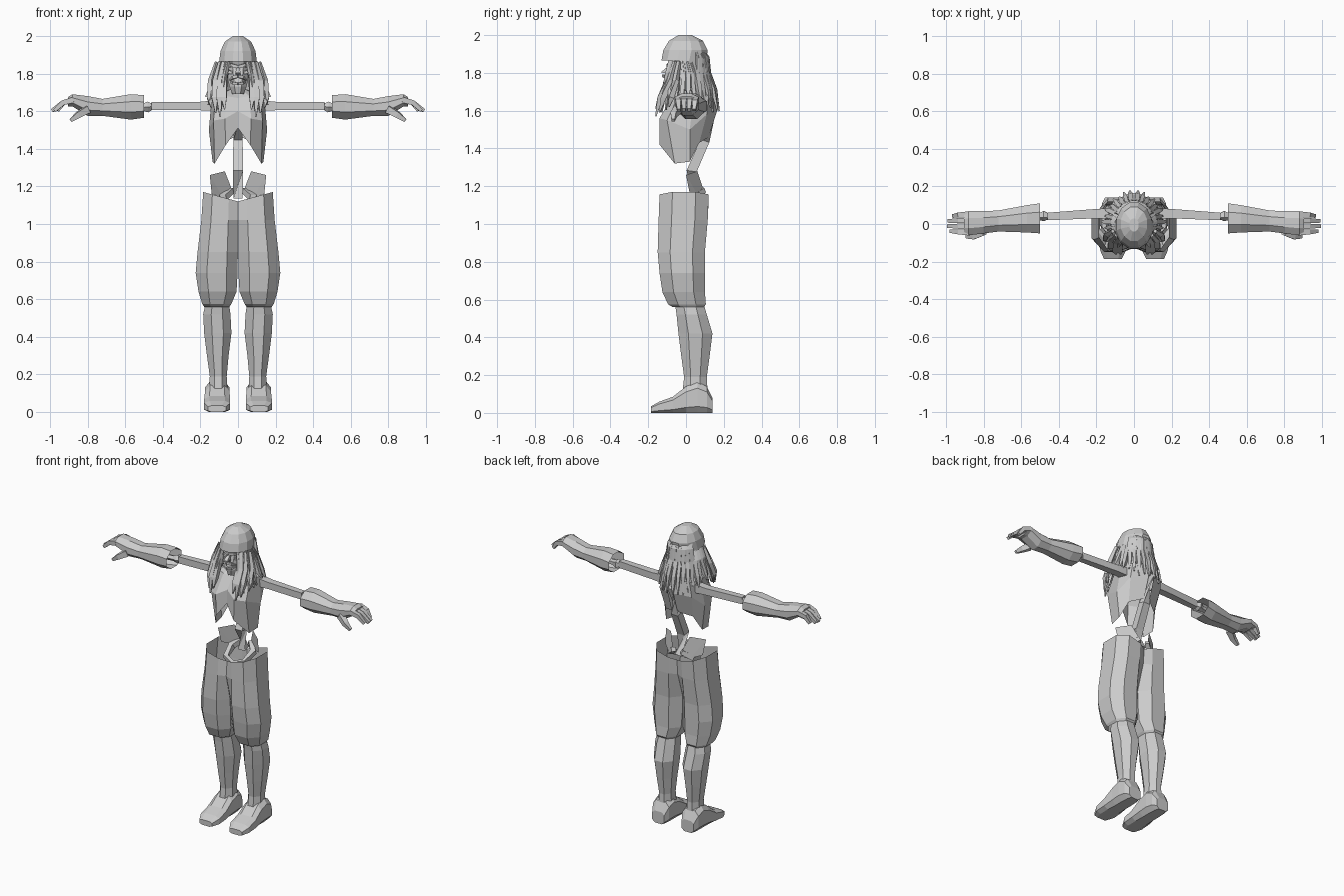
import bpy, bmesh, math, random
from mathutils import Vector

random.seed(4)
cube = bpy.data.objects.get("Cube")
if cube:
    bpy.data.objects.remove(cube)

grey = bpy.data.materials.new("plain_grey")
grey.use_nodes = True
TONE = (0.6, 0.6, 0.6, 1)
grey.diffuse_color = TONE
grey.node_tree.nodes["Principled BSDF"].inputs["Base Color"].default_value = TONE


def finish(name, bm, mirror=True, fix=True):
    if fix:
        bmesh.ops.recalc_face_normals(bm, faces=bm.faces)
    mesh = bpy.data.meshes.new(name)
    bm.to_mesh(mesh)
    bm.free()
    mesh.materials.append(grey)
    ob = bpy.data.objects.new(name, mesh)
    bpy.context.collection.objects.link(ob)
    if mirror:
        ob.modifiers.new("Mirror", 'MIRROR')
    return ob


def bridge(bm, rings, start, end):
    n = len(rings[0])
    for a, b in zip(rings, rings[1:]):
        for i in range(n):
            j = (i + 1) % n
            bm.faces.new((a[i], a[j], b[j], b[i]))
    if start:
        bm.faces.new(rings[0][::-1])
    if end:
        bm.faces.new(rings[-1])


def loft(bm, axis, rows, n=8, square=1.0, start=True, end=True):
    """Rows are (a0, a1, b0, b1, t): extents of each section at t along the axis."""
    rings = []
    for a0, a1, b0, b1, t in rows:
        ring = []
        for i in range(n):
            ang = 2 * math.pi * (i + 0.5) / n
            k = math.cos(math.pi / n)
            c, s = math.cos(ang) / k, math.sin(ang) / k
            c = math.copysign(min(1, abs(c)) ** square, c)
            s = math.copysign(min(1, abs(s)) ** square, s)
            a = (a0 + a1) / 2 + c * (a1 - a0) / 2
            b = (b0 + b1) / 2 + s * (b1 - b0) / 2
            co = {'z': (a, b, t), 'y': (a, t, b), 'x': (t, a, b)}[axis]
            ring.append(bm.verts.new(co))
        rings.append(ring)
    bridge(bm, rings, start, end)


def tube(bm, pts, radii, n=4):
    pts = [Vector(p) for p in pts]
    rings = []
    for i, p in enumerate(pts):
        d = pts[min(i + 1, len(pts) - 1)] - pts[max(i - 1, 0)]
        q = d.to_track_quat('Z', 'Y')
        rings.append([bm.verts.new(p + q @ Vector((radii[i] * math.cos(a), radii[i] * math.sin(a), 0)))
                      for a in (2 * math.pi * (k + 0.5) / n for k in range(n))])
    bridge(bm, rings, True, True)


# Cap, lower at the nape
bm = bmesh.new()
loft(bm, 'z', [(-.1, .1, -.13, .1, 1.865), (-.093, .093, -.12, .115, 1.92),
               (-.07, .07, -.09, .09, 1.97), (-.025, .025, -.04, .03, 2)], n=12, start=False)
for v in bm.verts:
    if v.co.z < 1.9:
        v.co.z -= .4 * max(0, v.co.y)
finish("cap", bm, False)

# Skull with jaw, brow, nose and lips
bm = bmesh.new()
loft(bm, 'z', [(-.03, .03, -.09, -.02, 1.69), (-.045, .045, -.1, .02, 1.73), (-.06, .06, -.085, .06, 1.79),
               (-.07, .07, -.075, .08, 1.84), (-.08, .08, -.09, .08, 1.88)])
finish("skull", bm, False)
bm = bmesh.new()
tube(bm, [(0, -.095, 1.835), (.035, -.09, 1.845), (.065, -.065, 1.83)], [.012, .012, .006])
tube(bm, [(0, -.12, 1.785), (.025, -.11, 1.78), (.045, -.08, 1.765)], [.01, .011, .005])
tube(bm, [(0, -.115, 1.745), (.025, -.105, 1.748), (.04, -.08, 1.755)], [.01, .01, .005])
tube(bm, [(.03, -.075, 1.805), (.055, -.07, 1.81), (.07, -.04, 1.8)], [.01, .014, .006])
finish("face_features", bm)
bm = bmesh.new()
tube(bm, [(0, -.08, 1.84), (0, -.12, 1.8), (0, -.09, 1.79)], [.008, .02, .012])
finish("nose", bm, False)

# Hair locks in two layers, sweeping out from under the cap
bm = bmesh.new()
for layer in range(2):
    for i in range(13):
        ang = math.radians(-52 + 140 * (i + .5 * layer) / 12.5)
        dx, dy = math.cos(ang), math.sin(ang)
        side = abs(dx) ** 2
        low = 1.57 + .08 * side + .05 * layer + random.uniform(-.02, .03)
        r = .165 - .03 * layer + random.uniform(-.012, .012)
        w = random.uniform(.013, .018)
        path = [(.085 * dx, .09 * dy - .01, 1.865), (.112 * dx, .12 * dy, 1.80),
                (r * .85 * dx, r * .92 * dy, 1.71), (r * dx, r * 1.06 * dy, low)]
        rad = [w * .8, w, w, .005]
        if ang > .5:
            path.insert(0, (.07 * dx, .075 * dy, 1.955))
            path[1] = (.1 * dx, .115 * dy, 1.88)
            rad.insert(0, .006)
        tube(bm, path, rad)
# Broad locks over the chest
for x, y, low in ((.075, -.16, 1.61), (.1, -.16, 1.57), (.125, -.14, 1.59), (.15, -.09, 1.62)):
    tube(bm, [(x * .75, y * .42, 1.86), (x * .95, y * .6, 1.76), (x, y * .85, 1.67), (x * .95, y, low)],
         [.012, .018, .021, .004])
finish("hair", bm)

# Ribcage shell: columns from breastbone round to the back
columns = [
    [(0, -.06, 1.67), (0, -.115, 1.6), (0, -.12, 1.51)],
    [(.06, -.07, 1.68), (.07, -.14, 1.56), (.065, -.14, 1.42)],
    [(.12, -.04, 1.68), (.13, -.1, 1.55), (.125, -.06, 1.32)],
    [(.14, .04, 1.67), (.155, .02, 1.5), (.135, .02, 1.33)],
    [(.11, .12, 1.68), (.12, .11, 1.58), (.1, .07, 1.43)],
    [(.025, .14, 1.69), (.02, .165, 1.6), (.02, .12, 1.46)]]
bm = bmesh.new()
grid = []
for col in columns:
    x, y, z = col[0]
    col = [(x * .35, .02 + (y - .02) * .4, 1.715)] + col
    grid.append([bm.verts.new(p) for p in col])
for a, b in zip(grid, grid[1:]):
    for k in range(3):
        bm.faces.new((a[k], a[k + 1], b[k + 1], b[k]))
finish("ribcage", bm)

# Spine and neck
bm = bmesh.new()
tube(bm, [(0, .0, 1.76), (0, .06, 1.7), (0, .14, 1.62), (0, .1, 1.44), (0, .03, 1.28), (0, .06, 1.14)],
     [.03, .035, .035, .035, .038, .035])
finish("spine", bm, False)

# Pelvis wings and arch
bm = bmesh.new()
wing = [bm.verts.new(p) for p in ((.15, .0, 1.26), (.07, .06, 1.28), (.035, .09, 1.19),
                                  (.08, .07, 1.14), (.14, .02, 1.16))]
bm.faces.new(wing[:4])
bm.faces.new((wing[0], wing[3], wing[4]))
tube(bm, [(.03, .09, 1.18), (.08, .05, 1.14), (.07, -.03, 1.1), (0, -.06, 1.08)], [.02, .025, .02, .018])
finish("pelvis", bm)

# Baggy breeches: one leg mirrored, joined above the crotch
bm = bmesh.new()
loft(bm, 'z', [(0, .185, -.14, .12, 1.17), (0, .195, -.145, .115, 1.02), (.001, .215, -.15, .1, .85),
               (.002, .225, -.14, .1, .74), (.008, .21, -.125, .1, .64), (.035, .19, -.095, .105, .575),
               (.045, .18, -.07, .095, .56)], square=.85, start=False, end=False)
inner = [f for f in bm.faces if all(v.co.x < .01 and v.co.z > 1 for v in f.verts)]
bmesh.ops.delete(bm, geom=inner, context='FACES')
for v in bm.verts:
    if v.co.z > 1:
        if v.co.x < .01:
            v.co.y = -.01 + (v.co.y + .01) * 1.75
        if v.co.z > 1.1:
            v.co.z -= .05 * (1 - v.co.x / .185)
finish("breeches", bm)

# Lower legs
bm = bmesh.new()
loft(bm, 'z', [(.05, .17, -.06, .09, .59), (.04, .185, -.05, .11, .52), (.035, .18, -.04, .14, .42),
               (.05, .165, -.025, .125, .3), (.06, .15, -.01, .11, .19), (.055, .155, -.02, .115, .1)])
finish("lower_legs", bm)

# Shoes
bm = bmesh.new()
loft(bm, 'y', [(.065, .16, 0, .035, -.185), (.042, .18, 0, .06, -.14), (.042, .18, 0, .085, -.07),
               (.045, .175, 0, .14, .0), (.045, .175, 0, .165, .06), (.05, .17, 0, .14, .11),
               (.065, .155, 0, .08, .14)], square=.6)
finish("shoes", bm)

# Arm bones and elbow joint
bm = bmesh.new()
loft(bm, 'x', [(.03, .085, 1.6, 1.66, .1), (.03, .08, 1.605, 1.65, .2), (.02, .06, 1.605, 1.65, .46)], n=4)
tube(bm, [(.45, .04, 1.625), (.48, .045, 1.622), (.51, .04, 1.62), (.62, .03, 1.62)], [.015, .03, .018, .02], 5)
finish("arm_bones", bm)

# Flared cuffs running into the palms
bm = bmesh.new()
loft(bm, 'x', [(-.05, .11, 1.565, 1.685, .5), (-.045, .1, 1.555, 1.69, .57), (-.04, .072, 1.575, 1.665, .72),
               (-.05, .068, 1.575, 1.68, .8), (-.06, .068, 1.625, 1.69, .88), (-.055, .06, 1.625, 1.675, .905)],
     start=False)
finish("cuffs_and_palms", bm)

# Fingers and thumb
bm = bmesh.new()
for i in range(4):
    y = -.042 + .03 * i
    tip = (.975, .99, .985, .96)[i]
    tube(bm, [(.875, y * 1.1, 1.66), (.93, y, 1.645), (tip, y * .9, 1.603)], [.021, .019, .013])
tube(bm, [(.8, -.04, 1.61), (.85, -.065, 1.58), (.89, -.068, 1.55)], [.028, .022, .012])
finish("fingers", bm)
